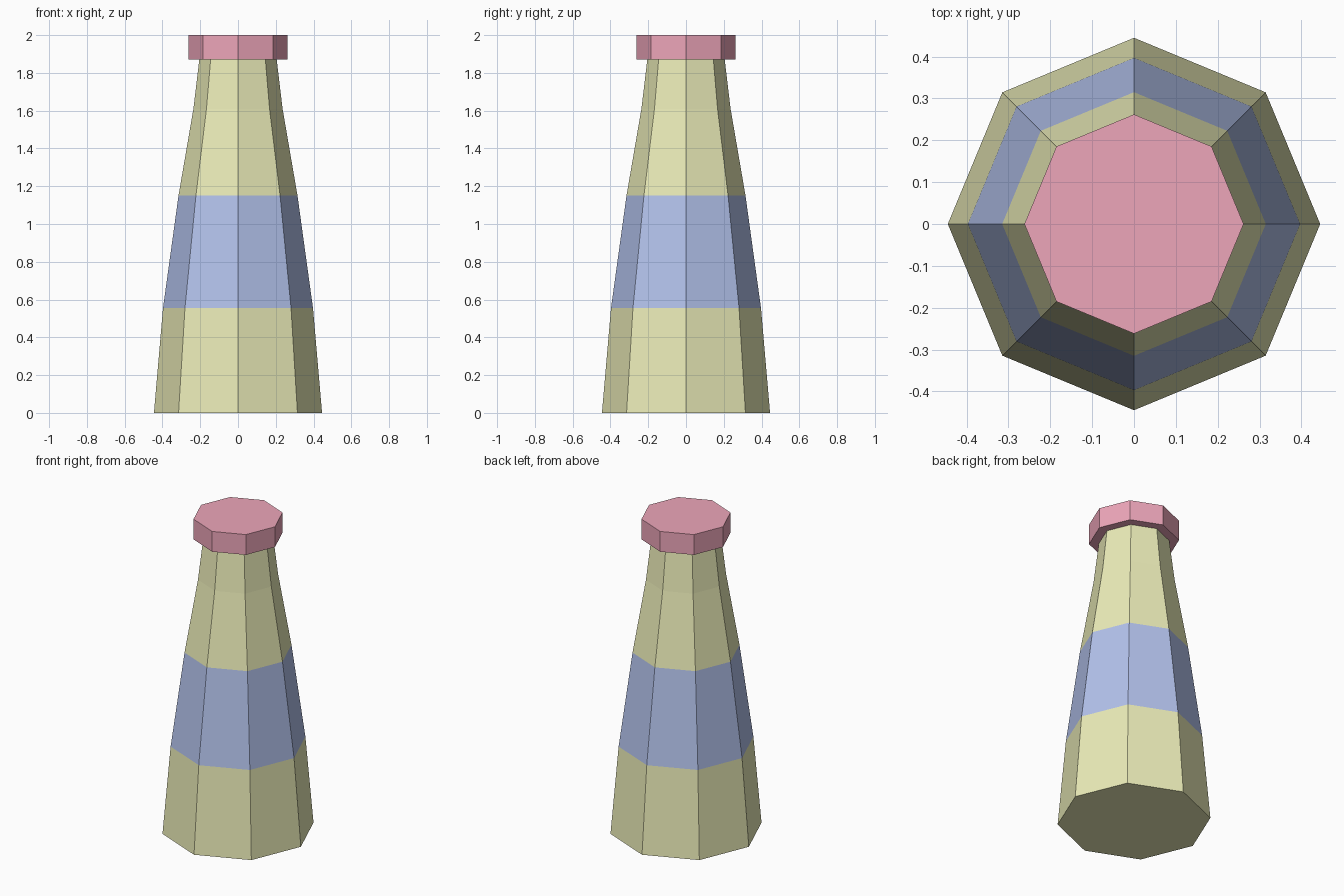
import bpy, bmesh
from math import cos, sin, pi

if "Cube" in bpy.data.objects:
    bpy.data.objects.remove(bpy.data.objects["Cube"])

SIDES = 8


def material(name, rgb):
    m = bpy.data.materials.new(name)
    m.diffuse_color = (*rgb, 1)
    m.use_nodes = True
    m.node_tree.nodes["Principled BSDF"].inputs["Base Color"].default_value = m.diffuse_color
    return m


def lathe(name, profile, mats, ring_mats):
    """Closed octagonal solid from (radius, z) points, one material per ring."""
    bm = bmesh.new()
    rings = [[bm.verts.new((r * cos(2 * pi * i / SIDES), r * sin(2 * pi * i / SIDES), z))
              for i in range(SIDES)] for r, z in profile]
    for k, (low, high) in enumerate(zip(rings, rings[1:])):
        for i in range(SIDES):
            j = (i + 1) % SIDES
            face = bm.faces.new((low[i], low[j], high[j], high[i]))
            face.material_index = ring_mats[k]
    bm.faces.new(rings[0][::-1]).material_index = ring_mats[0]
    bm.faces.new(rings[-1]).material_index = ring_mats[-1]
    mesh = bpy.data.meshes.new(name)
    bm.to_mesh(mesh)
    bm.free()
    for m in mats:
        mesh.materials.append(m)
    obj = bpy.data.objects.new(name, mesh)
    bpy.context.collection.objects.link(obj)
    return obj


yellow = material("body_yellow", (0.83, 0.84, 0.48))
blue = material("band_blue", (0.45, 0.54, 0.84))
pink = material("cap_pink", (0.85, 0.38, 0.49))

# Tapered body with a coloured band round the middle
lathe("bottle_body",
      [(0.445, 0), (0.397, 0.555), (0.315, 1.15), (0.236, 1.61), (0.205, 1.87)],
      [yellow, blue], [0, 1, 0, 0])

# Wider cap on top
lathe("bottle_cap", [(0.262, 1.87), (0.262, 2.0)], [pink], [0])
